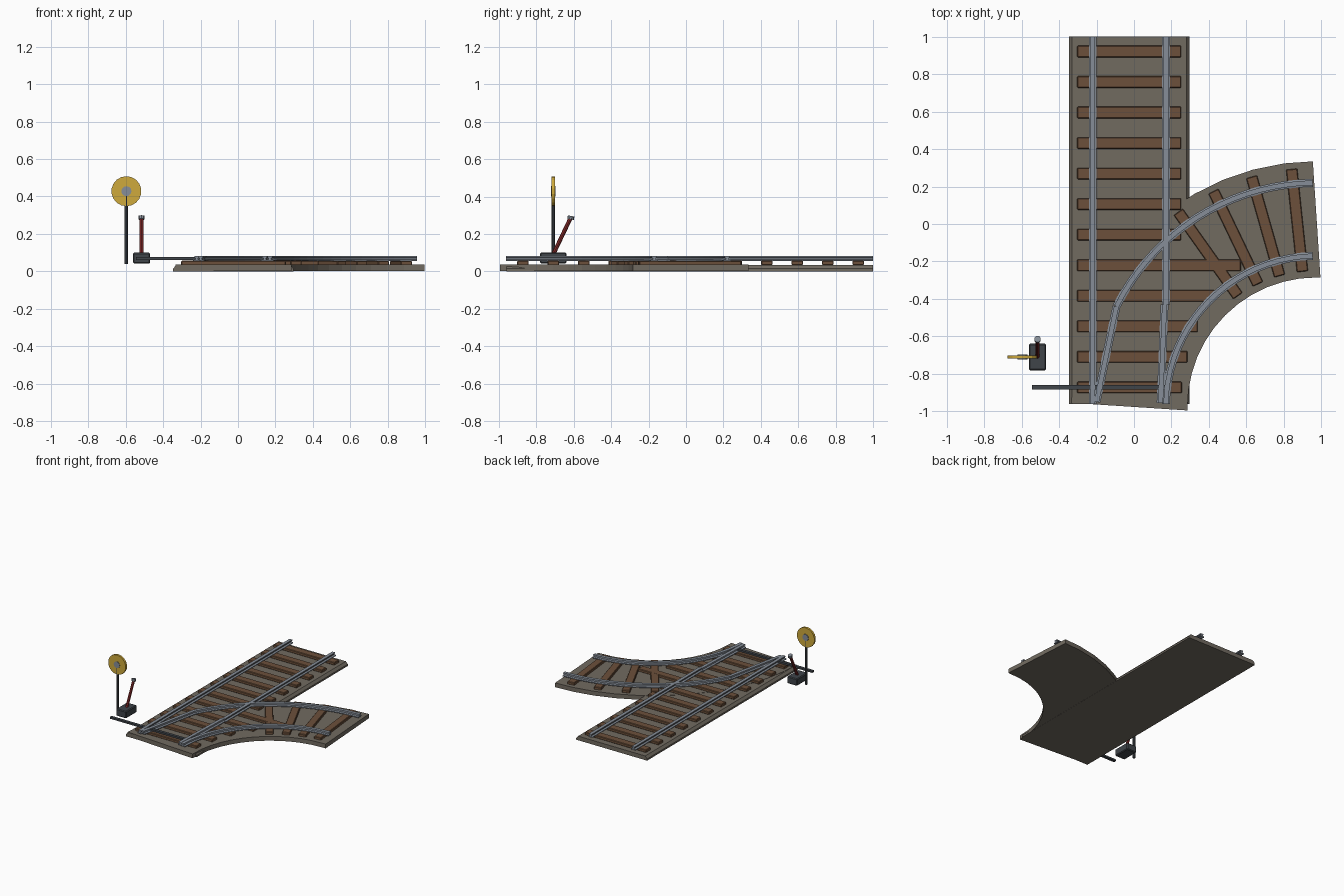
import bpy, bmesh
from math import radians, sin, cos, asin, pi
from mathutils import Vector, Matrix

old = bpy.data.objects.get("Cube")
if old:
    bpy.data.objects.remove(old, do_unlink=True)


def material(name, r, g, b):
    m = bpy.data.materials.new(name)
    m.use_nodes = True
    m.diffuse_color = (r, g, b, 1)
    m.node_tree.nodes["Principled BSDF"].inputs["Base Color"].default_value = (r, g, b, 1)
    return m


GRAVEL = material("gravel", .165, .145, .118)
WOOD = material("brown wood", .15, .08, .043)
STEEL = material("rail steel", .24, .27, .315)
IRON = material("dark iron", .05, .058, .068)
RED = material("lever red", .25, .025, .025)
YELLOW = material("signal yellow", .62, .40, .045)


def finish(bm, name, mat):
    bmesh.ops.recalc_face_normals(bm, faces=bm.faces)
    mesh = bpy.data.meshes.new(name)
    bm.to_mesh(mesh)
    bm.free()
    mesh.materials.append(mat)
    ob = bpy.data.objects.new(name, mesh)
    bpy.context.collection.objects.link(ob)
    return ob


def sweep(name, path, profile, mat):
    """Sweep a closed (offset, height) profile along a flat path."""
    bm = bmesh.new()
    rings = []
    for i, p in enumerate(path):
        a, b = path[max(i - 1, 0)], path[min(i + 1, len(path) - 1)]
        t = (Vector(b) - Vector(a)).normalized()
        rings.append([bm.verts.new((p[0] + t.y * o, p[1] - t.x * o, z)) for o, z in profile])
    n = len(profile)
    for r, s in zip(rings, rings[1:]):
        for k in range(n):
            bm.faces.new((r[k], r[(k + 1) % n], s[(k + 1) % n], s[k]))
    bm.faces.new(rings[0])
    bm.faces.new(rings[-1])
    return finish(bm, name, mat)


def box(name, center, size, mat, turn=Matrix(), bevel=0.0):
    bm = bmesh.new()
    bmesh.ops.create_cube(bm, size=1, matrix=Matrix.Diagonal((*size, 1)))
    if bevel:
        bmesh.ops.bevel(bm, geom=bm.edges[:], offset=bevel, segments=1, affect='EDGES')
    bm.transform(Matrix.Translation(center) @ turn)
    return finish(bm, name, mat)


def rod(name, a, b, radius, sides, mat):
    a, b = Vector(a), Vector(b)
    bm = bmesh.new()
    bmesh.ops.create_cone(bm, cap_ends=True, segments=sides, radius1=radius,
                          radius2=radius, depth=(b - a).length)
    turn = (b - a).to_track_quat('Z', 'Y').to_matrix().to_4x4()
    bm.transform(Matrix.Translation((a + b) / 2) @ turn)
    return finish(bm, name, mat)


# Branch curve: quarter circle leaving the straight track
CX, CY, R, GAUGE, MID = .975, -.975, 1.0, .195, -.025


def arc(radius, start, end, steps):
    pts = []
    for i in range(steps + 1):
        a = radians(start + (end - start) * i / steps)
        pts.append((CX - radius * cos(a), CY + radius * sin(a)))
    return pts


# Gravel beds
def bed(top, base, h):
    return [(-base, 0), (base, 0), (base, .014), (top, h), (-top, h), (-base, .014)]


sweep("straight_bed", [(MID, -.96), (MID, 1)], bed(.305, .322, .034), GRAVEL)
sweep("branch_bed", arc(R, 0, 90, 12),
      [(-.31, .001), (.31, .001), (.31, .036), (-.31, .036)], GRAVEL)

# Sleepers: the ones nearest the front lengthen to carry both tracks
SLEEPER_Z, SLEEPER_H = .045, .024
right_ends = [.255, .285, .34, .43, .57]
for i in range(12):
    left = -.303
    right = right_ends[i] if i < len(right_ends) else .252
    box(f"straight_sleeper_{i + 1}", ((left + right) / 2, -.872 + .163 * i, SLEEPER_Z),
        (right - left, .062, SLEEPER_H), WOOD, bevel=.004)
for i in range(4):
    a = radians(6 + 9.8 * i)
    box(f"branch_sleeper_{i + 1}", (CX - R * sin(a), CY + R * cos(a), SLEEPER_Z - .0005),
        (.06, .55, SLEEPER_H), WOOD, Matrix.Rotation(a, 4, 'Z'), bevel=.004)

# Rails: foot, web and head
half = [(.021, .055), (.021, .061), (.007, .064), (.007, .071), (.013, .073), (.013, .081)]
RAIL = half + [(-o, z) for o, z in reversed(half)]


def rail(name, path):
    return sweep(name, path, RAIL, STEEL)


left_x, right_x = MID - GAUGE, MID + GAUGE
rail("left_stock_rail", [(left_x, -.96), (left_x, 1)])
rail("right_straight_rail", [(right_x, -.43), (right_x, 1)])
rail("inner_branch_rail", arc(R - GAUGE, 1, 88.5, 20))
outer = R + GAUGE
toe = asin(.535 / outer) * 180 / pi
rail("outer_branch_rail", arc(outer, toe, 89, 18))

# Switch blades
rail("left_switch_blade", [(-.2, -.95), arc(outer, toe, 90, 1)[0]])
rail("right_switch_blade", [(.142, -.955), (.163, -.43)])

# Throw bar under the blades
box("throw_bar", (-.19, -.872, .069), (.71, .024, .014), IRON)

# Switch stand with lever
SX, SY = -.515, -.71
box("stand_box", (SX, SY, .071), (.092, .142, .058), IRON, bevel=.006)
rod("lever", (SX, SY, .09), (SX, -.618, .283), .011, 8, RED)
rod("lever_knob", (SX, -.618, .278), (SX, -.614, .296), .018, 10, STEEL)

# Signal post and disc
PX, PZ = -.596, .428
rod("signal_post", (PX, SY, .04), (PX, SY, PZ), .01, 8, IRON)
rod("signal_disc", (PX, SY - .009, PZ), (PX, SY + .009, PZ), .08, 18, YELLOW)
rod("signal_hub", (PX, SY - .013, PZ), (PX, SY + .013, PZ), .027, 12, STEEL)
